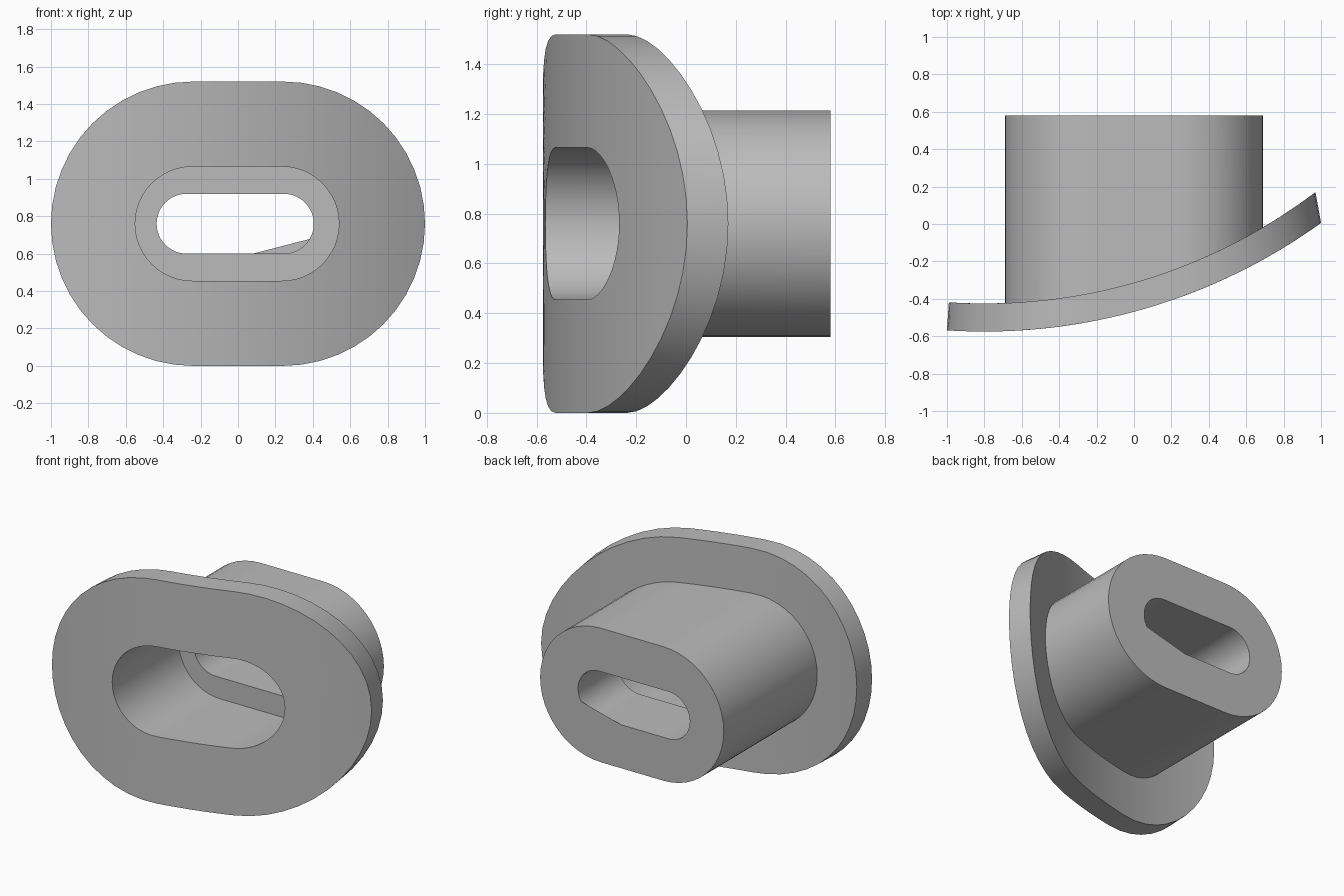
import bpy
import math

cube = bpy.data.objects.get("Cube")
if cube:
    bpy.data.objects.remove(cube)

MID_Z = 0.76          # height of the slot axis
BACK_Y = 0.58         # rear end of the barrel
STEP_Y = 0.15         # ledge inside the bore
ARC, FLAT = 24, 10    # segments per rounded end and per straight side

grey = bpy.data.materials.new("plain grey")
grey.use_nodes = True
colour = (0.5, 0.5, 0.5, 1)
grey.diffuse_color = colour
grey.node_tree.nodes["Principled BSDF"].inputs["Base Color"].default_value = colour


def stadium(half, radius, shift=0.0):
    """Outline of a slot shape as (x, z) pairs."""
    pts = []
    for side in (1, -1):
        for i in range(ARC):
            a = math.pi * i / ARC - math.pi / 2
            pts.append((side * (half + radius * math.cos(a)) + shift,
                        MID_Z + side * radius * math.sin(a)))
        for i in range(FLAT):
            pts.append((side * half * (1 - 2 * i / FLAT) + shift,
                        MID_Z + side * radius))
    return pts


def curved_y(x, radius):
    """Saddle surface: a cylinder about an upright axis."""
    return 2.505 - math.sqrt(radius ** 2 - (x + 0.8) ** 2)


def front_y(x):
    return curved_y(x, 3.08)


def rear_y(x):
    return curved_y(x, 2.93)


def ring(outline, depth):
    return [(x, depth(x) if callable(depth) else depth, z) for x, z in outline]


def blend(a, b, t):
    return [(p[0] + (q[0] - p[0]) * t, p[1] + (q[1] - p[1]) * t)
            for p, q in zip(a, b)]


def make(name, verts, faces):
    mesh = bpy.data.meshes.new(name)
    mesh.from_pydata(verts, [], faces)
    mesh.materials.append(grey)
    obj = bpy.data.objects.new(name, mesh)
    bpy.context.collection.objects.link(obj)
    bpy.ops.object.select_all(action="DESELECT")
    obj.select_set(True)
    bpy.context.view_layer.objects.active = obj
    bpy.ops.object.shade_smooth_by_angle(angle=math.radians(30))
    return obj


def loft(name, rings):
    """Skin consecutive rings that share one point count."""
    n = len(rings[0])
    verts = [p for r in rings for p in r]
    faces = [(k * n + i, (k + 1) * n + i, (k + 1) * n + (i + 1) % n, k * n + (i + 1) % n)
             for k in range(len(rings) - 1) for i in range(n)]
    return make(name, verts, faces)


bore = stadium(0.24, 0.305, -0.005)
slot = stadium(0.26, 0.16, -0.015)
barrel = stadium(0.235, 0.455)
rim = stadium(0.24, 0.76)
rim_rear = [(x * (0.97 if x > 0 else 0.99), z) for x, z in rim]

# Curved flange: front face, rim, then rear face in to the barrel
steps = [i / 6 for i in range(7)]
loft("flange",
     [ring(blend(bore, rim, t), front_y) for t in steps]
     + [ring(blend(rim_rear, barrel, t), rear_y) for t in steps])

# Barrel: outer wall, rear cap, narrow slot, ledge and wide bore
loft("barrel", [ring(barrel, rear_y), ring(barrel, BACK_Y), ring(slot, BACK_Y),
                ring(slot, STEP_Y), ring(bore, STEP_Y), ring(bore, front_y)])

# Flat web closing the lower corner of the slot at the rear
start, end = (0.08, 0.60 - 0.0), (0.39, 0.68)
start = (0.08, MID_Z - 0.16)
slope = (end[1] - start[1]) / (end[0] - start[0])
corner = [(x, z) for x, z in slot
          if x > start[0] and z < start[1] + slope * (x - start[0]) - 0.001]
corner.sort()
web = ring([start] + corner + [end], BACK_Y)
make("slot_corner_web", web, [tuple(reversed(range(len(web))))])
